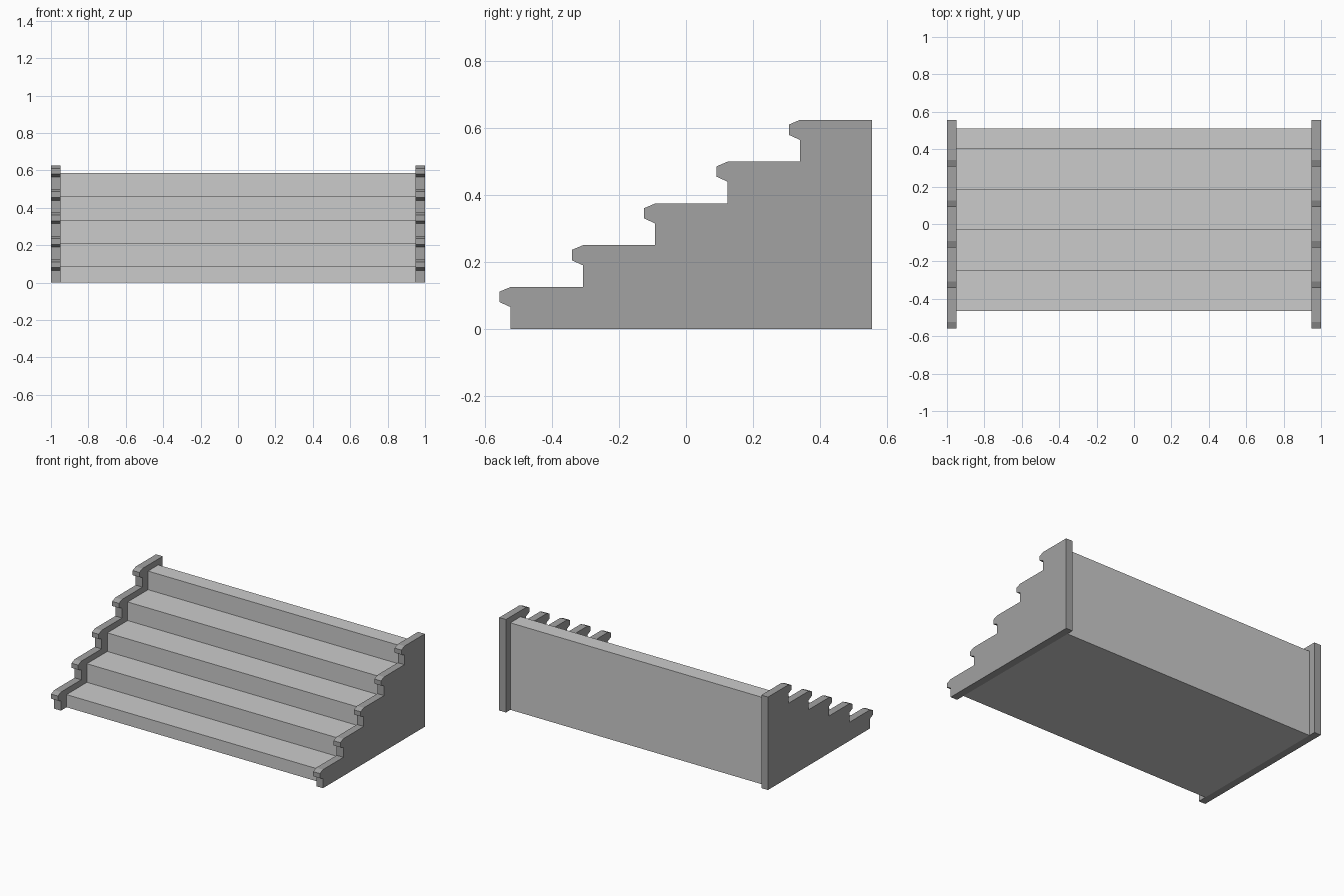
import bpy
import bmesh

cube = bpy.data.objects.get("Cube")
if cube:
    bpy.data.objects.remove(cube, do_unlink=True)

STEPS = 5
RISE = 0.125
RUN = 0.2165


def make_material(name, value):
    mat = bpy.data.materials.new(name)
    mat.use_nodes = True
    colour = (value, value, value, 1)
    mat.diffuse_color = colour
    mat.node_tree.nodes["Principled BSDF"].inputs["Base Color"].default_value = colour
    return mat


def extrude_profile(name, profile, x0, x1, mat):
    """Extrude a closed (y, z) outline from x0 to x1."""
    bm = bmesh.new()
    face = bm.faces.new([bm.verts.new((x0, y, z)) for y, z in profile])
    grown = bmesh.ops.extrude_face_region(bm, geom=[face])["geom"]
    verts = [v for v in grown if isinstance(v, bmesh.types.BMVert)]
    bmesh.ops.translate(bm, verts=verts, vec=(x1 - x0, 0, 0))
    bmesh.ops.recalc_face_normals(bm, faces=bm.faces)
    mesh = bpy.data.meshes.new(name)
    bm.to_mesh(mesh)
    bm.free()
    mesh.materials.append(mat)
    obj = bpy.data.objects.new(name, mesh)
    bpy.context.collection.objects.link(obj)
    return obj


light_grey = make_material("light grey", 0.60)
mid_grey = make_material("mid grey", 0.36)

# Solid flight of plain steps
flight = [(0.51, 0), (-0.465, 0)]
for i in range(STEPS):
    y, top = -0.465 + i * RUN, 0.085 + i * RISE
    flight += [(y, top), (y + RUN if i < STEPS - 1 else 0.51, top)]
extrude_profile("steps", flight, -0.95, 0.95, light_grey)

# Side panels, each step ending in a chamfered nosing
panel = [(0.557, 0), (-0.525, 0)]
for i in range(STEPS):
    y, top = -0.525 + i * RUN, (i + 1) * RISE
    panel += [(y, top - 0.06), (y - 0.033, top - 0.045),
              (y - 0.033, top - 0.014), (y, top)]
    panel.append((y + RUN if i < STEPS - 1 else 0.557, top))
for name, x0, x1 in (("left_panel", 0.95, 1), ("right_panel", -1, -0.95)):
    extrude_profile(name, panel, x0, x1, mid_grey)
